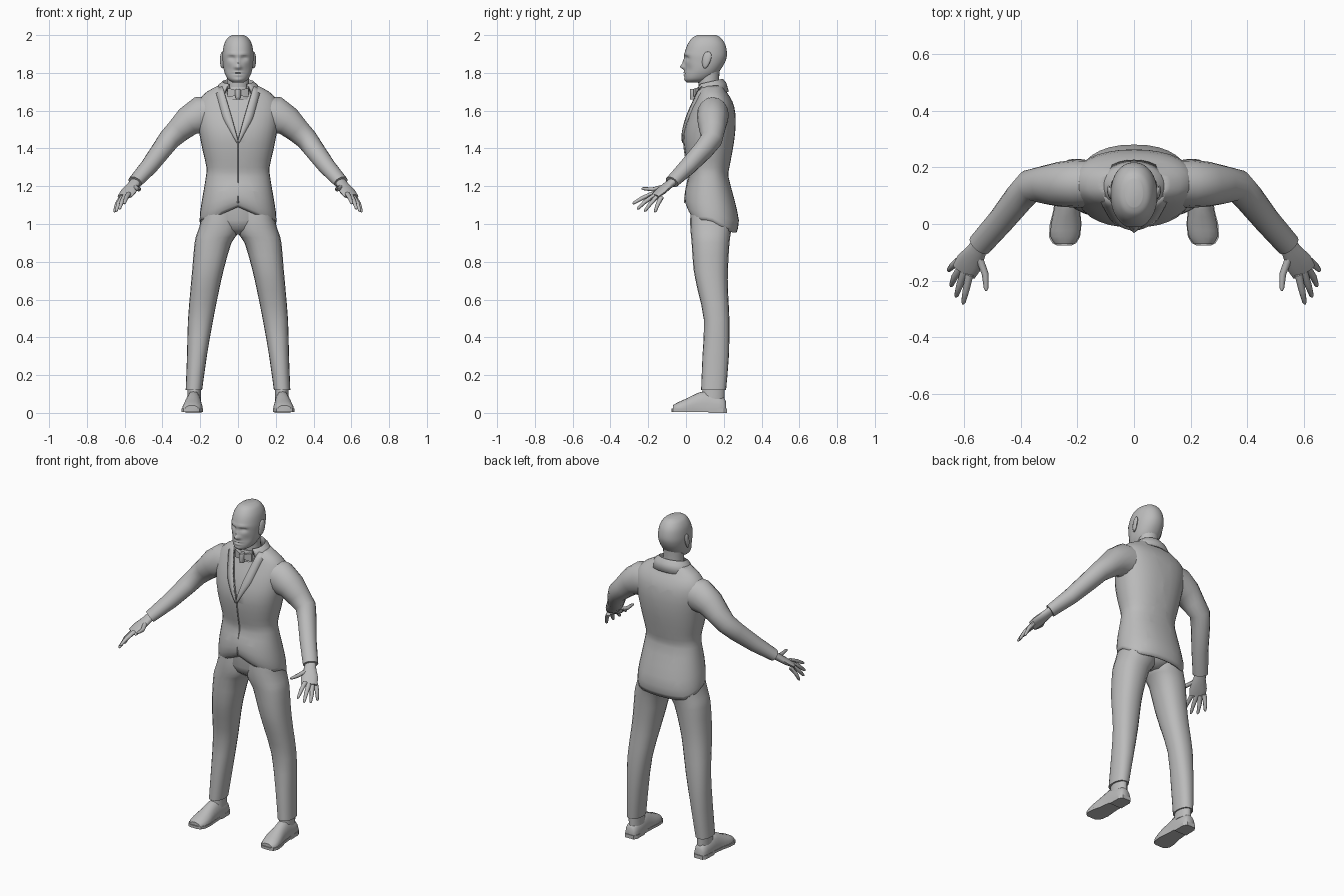
import bpy, bmesh, math
from mathutils import Vector

if "Cube" in bpy.data.objects:
    bpy.data.objects.remove(bpy.data.objects["Cube"])

mat = bpy.data.materials.new("plain_grey")
mat.diffuse_color = (0.5, 0.5, 0.5, 1)
mat.use_nodes = True
mat.node_tree.nodes["Principled BSDF"].inputs["Base Color"].default_value = mat.diffuse_color


def finish(name, bm, mirror=False, thick=0, angle=50):
    bmesh.ops.recalc_face_normals(bm, faces=bm.faces)
    me = bpy.data.meshes.new(name)
    bm.to_mesh(me)
    bm.free()
    me.materials.append(mat)
    ob = bpy.data.objects.new(name, me)
    bpy.context.collection.objects.link(ob)
    bpy.ops.object.select_all(action='DESELECT')
    bpy.context.view_layer.objects.active = ob
    ob.select_set(True)
    bpy.ops.object.shade_smooth_by_angle(angle=math.radians(angle))
    if thick:
        s = ob.modifiers.new("thickness", 'SOLIDIFY')
        s.thickness, s.offset = abs(thick), (-1 if thick > 0 else 0)
    if mirror:
        ob.modifiers.new("mirror", 'MIRROR').use_mirror_merge = False
    return ob


def loft(rings, cap=True, closed=True, bm=None):
    bm = bm or bmesh.new()
    vs = [[bm.verts.new(p) for p in r] for r in rings]
    n = len(rings[0])
    for a, b in zip(vs, vs[1:]):
        for i in range(n if closed else n - 1):
            j = (i + 1) % n
            bm.faces.new((a[i], a[j], b[j], b[i]))
    if cap:
        bm.faces.new(vs[0])
        bm.faces.new(vs[-1])
    return bm


def spline(tab, n):
    """Catmull-Rom samples of a table of rows."""
    out = []
    for i in range(len(tab) - 1):
        p = [tab[max(i - 1, 0)], tab[i], tab[i + 1], tab[min(i + 2, len(tab) - 1)]]
        for k in range(n):
            t = k / n
            out.append([0.5 * (2 * b + (c - a) * t + (2 * a - 5 * b + 4 * c - d) * t * t
                               + (3 * b - a - 3 * c + d) * t ** 3) for a, b, c, d in zip(*p)])
    return out + [list(tab[-1])]


def oval(z, x0, x1, yf, yb, sides=20, e=2.0):
    """Horizontal superellipse ring."""
    pts = []
    for i in range(sides):
        a = 2 * math.pi * i / sides
        s, c = math.sin(a), -math.cos(a)
        f = lambda v: math.copysign(abs(v) ** (2 / e), v)
        pts.append(Vector(((x0 + x1) / 2 + (x1 - x0) / 2 * f(s), (yf + yb) / 2 + (yb - yf) / 2 * f(c), z)))
    return pts


def tube(path, sides=12, bm=None):
    """Limb along rows of (x, y, z, horizontal radius, vertical radius)."""
    P = [Vector(r[:3]) for r in path]
    rings = []
    for i, r in enumerate(path):
        t = (P[min(i + 1, len(P) - 1)] - P[max(i - 1, 0)]).normalized()
        h = t.cross(Vector((0, 0, 1))).normalized()
        u = h.cross(t)
        rings.append([P[i] + h * r[3] * math.cos(2 * math.pi * k / sides)
                      + u * r[4] * math.sin(2 * math.pi * k / sides) for k in range(sides)])
    return loft(rings, bm=bm)


# Jacket body: z, half width, front y, back y
E = 2.3
body = spline([(1.735, .10, .085, .20), (1.70, .165, .065, .215), (1.65, .21, .045, .245),
               (1.58, .22, .015, .262), (1.48, .205, -.012, .26), (1.38, .185, -.005, .245),
               (1.30, .167, .01, .23), (1.25, .17, .015, .225), (1.16, .185, -.003, .255),
               (1.07, .20, -.005, .28), (1.02, .203, .015, .268)], 2)


def chest(x, z):
    """Front surface y of the jacket body."""
    for a, b in zip(body, body[1:]):
        if b[0] <= z <= a[0]:
            t = (a[0] - z) / (a[0] - b[0])
            w, f, k = (a[i] + (b[i] - a[i]) * t for i in (1, 2, 3))
            return (f + k) / 2 - (k - f) / 2 * max(0, 1 - (abs(x) / w) ** E) ** (1 / E)
    return body[0][2]


def hem(p):
    if p.y < .13:
        return 1.09 - .07 * min(1, abs(p.x) / .16)
    return 1.02 - .065 * min(1, (p.y - .13) / .11)


rings = [oval(z, -w, w, f, b, 32, E) for z, w, f, b in body]
for r in rings:
    for p in r:
        if p.z < 1.25:
            p.z = 1.25 - (1.25 - p.z) / .23 * (1.25 - hem(p))
bm = loft(rings, cap=False)
V0, VX, VZ = 1.44, .085, .28
for s in (-1, 1):   # cut the neck opening
    bmesh.ops.bisect_plane(bm, geom=bm.verts[:] + bm.edges[:] + bm.faces[:],
                           plane_co=(0, 0, V0), plane_no=(VZ, 0, -s * VX))
bmesh.ops.delete(bm, geom=[f for f in bm.faces if f.calc_center_median().y < .12 and
                           abs(f.calc_center_median().x) < VX / VZ * (f.calc_center_median().z - V0)],
                 context='FACES')
finish("jacket_body", bm, thick=.01)

# Shirt under the jacket
finish("shirt", loft([oval(z, -w + .014, w - .014, f + .014, b - .014, 32, E)
                      for z, w, f, b in body if 1.36 < z < 1.72]))

# Lapels and front seam follow the chest
rows = []
for i in range(13):
    t = i / 12
    z = V0 + .285 * t
    x = VX * t
    wd = .005 + .038 * min(1, t * 2.2) - .008 * t
    rows.append([Vector((x + wd * k, chest(x + wd * k, z) - .007 + .004 * k, z - .012 * k)) for k in (-.1, .5, 1)])
finish("lapel", loft(rows, cap=False, closed=False), mirror=True, thick=-.009)
rows = [[Vector((x, chest(x, z) - d, z)) for x, d in ((-.004, -.002), (0, .005), (.004, -.002))]
        for z in [1.445 - .0335 * i for i in range(11)]]
finish("front_seam", loft(rows, cap=False, closed=False), angle=20)

# Turned-down jacket collar, open at the front
rows = []
for i in range(25):
    a = math.radians(35 + 290 * i / 24)
    s, c = math.sin(a), -math.cos(a)
    back = (c + 1) / 2
    rows.append([Vector((w * s, y + d * c, z + k * back)) for w, y, d, z, k in
                 ((.076, .125, .062, 1.70, .02), (.083, .128, .068, 1.735, .03),
                  (.10, .132, .078, 1.725, .02), (.125, .137, .086, 1.685, .015))])
finish("jacket_collar", loft(rows, cap=False, closed=False), thick=-.008)

# Shirt collar and bow tie
finish("shirt_collar", loft([oval(1.66, -.082, .082, .05, .19), oval(1.70, -.074, .074, .055, .185),
                             oval(1.725, -.068, .068, .062, .18)]))
bm = bmesh.new()
loft([[Vector((x, .045 + .25 * x + dy, 1.695 + dz)) for dy, dz in ((-d, -h), (-d, h), (d, h), (d, -h))]
      for x, d, h in ((0, .008, .009), (.03, .012, .02), (.055, .007, .024))], bm=bm)
finish("bow_tie_wing", bm, mirror=True)
finish("bow_tie_knot", loft([oval(z, -w, w, .02, .06, 10) for z, w in
                             ((1.715, .01), (1.708, .016), (1.68, .016), (1.66, .011))]))

# Sleeves
finish("sleeve", tube([(.11, .145, 1.59, .08, .09), (.20, .142, 1.575, .085, .10),
                       (.265, .14, 1.543, .079, .079), (.315, .138, 1.495, .068, .066),
                       (.365, .135, 1.447, .058, .058), (.405, .092, 1.392, .053, .054),
                       (.47, .01, 1.305, .047, .046), (.545, -.075, 1.222, .043, .034)], 16), mirror=True)

# Hand: palm, four fingers and thumb
bm = tube([(.54, -.065, 1.228, .03, .022), (.555, -.095, 1.205, .035, .021),
           (.58, -.135, 1.172, .048, .019), (.60, -.168, 1.146, .045, .013)], 12)
for k, m, t in (((.58, -.178, 1.16), (.592, -.232, 1.137), (.603, -.283, 1.107)),
                ((.598, -.168, 1.15), (.615, -.217, 1.118), (.628, -.258, 1.078)),
                ((.61, -.153, 1.145), (.633, -.188, 1.108), (.646, -.22, 1.066)),
                ((.618, -.13, 1.142), (.640, -.148, 1.108), (.655, -.165, 1.062)),
                ((.55, -.11, 1.20), (.525, -.175, 1.183), (.521, -.236, 1.188))):
    tip = Vector(m).lerp(Vector(t), .85)
    tube([(*k, .014, .012), (*m, .012, .011), (*tip, .008, .008), (*t, .003, .003)], 8, bm)
finish("hand", bm, mirror=True)

# Trousers: z, inner x, outer x, front y, back y
legs = spline([(1.12, .0, .18, .03, .235), (1.02, -.005, .195, .022, .245), (.95, .0, .217, .025, .237),
               (.90, .035, .23, .03, .23), (.76, .075, .242, .04, .222), (.65, .10, .252, .062, .222),
               (.49, .132, .265, .095, .23), (.30, .165, .27, .087, .227), (.12, .19, .277, .08, .212)], 2)
finish("trouser_leg", loft([oval(z, a, b, f, k, 20, 2.3) for z, a, b, f, k in legs]), mirror=True)
finish("trouser_seat", loft([oval(1.15, -.17, .17, .03, .23, 24), oval(1.02, -.18, .18, .022, .25, 24),
                             oval(.975, -.12, .12, .04, .235, 24), oval(.945, -.045, .045, .08, .2, 24)]))
finish("sock", loft([oval(.135, .197, .268, .09, .205), oval(.07, .195, .268, .08, .205)]), mirror=True)

# Shoe: upper swept heel to toe, then sole and heel block
rings = []
for y, x, w, h in spline([(.212, .234, .026, .06), (.195, .234, .037, .085), (.15, .234, .041, .10),
                          (.10, .235, .042, .115), (.05, .237, .045, .10), (0, .24, .052, .075),
                          (-.045, .244, .05, .055), (-.07, .245, .034, .04)], 2):
    rings.append([Vector((x + w * sx, y, .016 + (h - .016) * sz)) for sx, sz in
                  ((-1, 0), (-1, .35), (-.82, .7), (-.4, .97), (0, 1), (.4, .97), (.82, .7), (1, .35), (1, 0))])
finish("shoe_upper", loft(rings), mirror=True)
outline = [(.216, .234, .028), (.195, .234, .041), (.12, .235, .042), (.05, .237, .047), (0, .241, .056),
           (-.045, .245, .055), (-.068, .246, .042), (-.076, .246, .025)]


def slab(rows, z0, z1):
    pts = [(x + w, y) for y, x, w in rows] + [(x - w, y) for y, x, w in rows[::-1]]
    return loft([[Vector((x, y, z)) for x, y in pts] for z in (z0, z1)])


finish("shoe_sole", slab(outline, .006, .022), mirror=True, angle=30)
finish("shoe_heel", slab(outline[:3], 0, .015), mirror=True, angle=30)

# Head with sculpted face: z, half width, front y, back y
skull = spline([(2.0, .03, .06, .16), (1.985, .055, .033, .185), (1.95, .074, .008, .208),
                (1.90, .082, -.008, .217), (1.86, .081, -.008, .208), (1.82, .076, -.008, .185),
                (1.79, .067, -.008, .16), (1.765, .052, -.006, .125), (1.75, .03, .005, .09)], 5)


def bump(p, x, z, sx, sz):
    return math.exp(-((abs(p.x) - x) / sx) ** 2 - ((p.z - z) / sz) ** 2)


rings = [oval(z, -w, w, f, b, 56, 2.15) for z, w, f, b in skull]
for r in rings:
    for p in r:
        if p.y < .06:
            p.y += (.016 * bump(p, .032, 1.878, .018, .012) - .005 * bump(p, .032, 1.873, .011, .006)
                    - .007 * bump(p, .03, 1.898, .025, .008) - .022 * bump(p, 0, 1.832, .013, .012)
                    - .010 * bump(p, 0, 1.855, .009, .02) - .007 * bump(p, .013, 1.828, .008, .008)
                    - .006 * bump(p, 0, 1.802, .022, .005) - .006 * bump(p, 0, 1.788, .019, .005)
                    + .006 * bump(p, 0, 1.795, .026, .003) - .004 * bump(p, 0, 1.763, .02, .01)
                    + .006 * bump(p, .05, 1.82, .02, .025))
finish("head", loft(rings), angle=70)
finish("neck", loft([oval(1.66, -.07, .07, .062, .185), oval(1.72, -.06, .06, .068, .178),
                     oval(1.77, -.058, .058, .062, .175), oval(1.83, -.06, .06, .06, .18)]))

# Ears
bm = bmesh.new()
bmesh.ops.create_uvsphere(bm, u_segments=12, v_segments=8, radius=1)
for v in bm.verts:
    x, y, z = v.co
    wide = .024 + .006 * z
    v.co = (.083 + .011 * x + .006 * y, .108 + wide * y + .008 * z, 1.868 + .045 * z)
finish("ear", bm, mirror=True)
